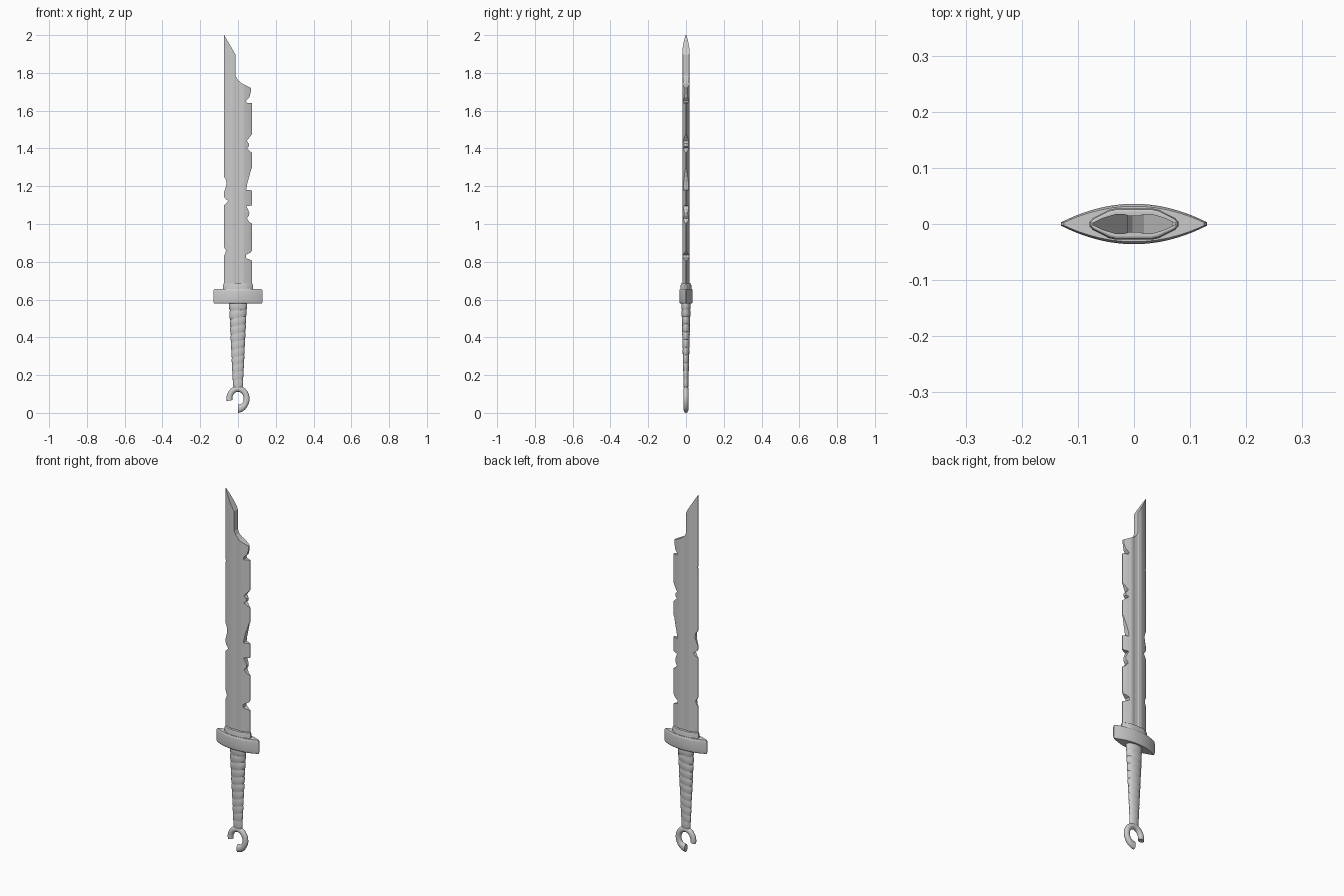
import bpy, bmesh
from math import sin, cos, pi, radians

if "Cube" in bpy.data.objects:
    bpy.data.objects.remove(bpy.data.objects["Cube"])


def loft(name, rings, angle=30):
    """Skin a list of equal-length point rings and cap both ends."""
    bm = bmesh.new()
    vs = [[bm.verts.new(p) for p in r] for r in rings]
    n = len(rings[0])
    for a, b in zip(vs, vs[1:]):
        for i in range(n):
            j = (i + 1) % n
            bm.faces.new((a[i], a[j], b[j], b[i]))
    bm.faces.new(vs[0][::-1])
    bm.faces.new(vs[-1])
    bmesh.ops.recalc_face_normals(bm, faces=bm.faces)
    me = bpy.data.meshes.new(name)
    bm.to_mesh(me)
    bm.free()
    ob = bpy.data.objects.new(name, me)
    bpy.context.collection.objects.link(ob)
    smooth(ob, angle)
    return ob


def smooth(ob, angle):
    bpy.ops.object.select_all(action='DESELECT')
    ob.select_set(True)
    bpy.context.view_layer.objects.active = ob
    bpy.ops.object.shade_smooth_by_angle(angle=radians(angle))


def four_way(quarter):
    """Mirror section points (x from + edge to centre, y > 0) to a closed loop."""
    half = quarter + [(-x, y) for x, y in reversed(quarter)]
    return half + [(x, -y) for x, y in reversed(half)]


def stack(section, levels):
    """Rings from a section at (z, scale x, scale y) levels."""
    return [[(x * sx, y * sy, z) for x, y in section] for z, sx, sy in levels]


# Blade: chipped outline cut from a bar with bevelled edges and shallow fuller
right_edge = [
    (-.08, 2.012), (-.012, 1.895), (-.012, 1.785), (-.003, 1.765), (.018, 1.745),
    (.045, 1.732), (.069, 1.72), (.068, 1.70), (.06, 1.67), (.043, 1.652), (.045, 1.642),
    (.08, 1.64), (.08, 1.485), (.07, 1.47), (.046, 1.44), (.058, 1.425), (.058, 1.41),
    (.045, 1.402), (.07, 1.38), (.08, 1.37), (.08, 1.30), (.07, 1.29), (.049, 1.215),
    (.043, 1.18), (.08, 1.178), (.08, 1.10), (.045, 1.094), (.06, 1.06), (.058, 1.045),
    (.047, 1.03), (.06, 1.01), (.08, 1.0), (.08, .87), (.068, .85), (.042, .837),
    (.042, .82), (.07, .808), (.08, .805), (.08, .64)]
left_edge = [
    (-.08, .64), (-.08, .825), (-.066, .845), (-.064, .86), (-.08, .89),
    (-.08, 1.095), (-.066, 1.105), (-.052, 1.122), (-.068, 1.135), (-.08, 1.155),
    (-.066, 1.19), (-.06, 1.215), (-.064, 1.235), (-.08, 1.26),
    (-.08, 1.59), (-.07, 1.60), (-.08, 1.615)]
outline = right_edge + left_edge
bar = four_way([(.074, .002), (.055, .011), (.032, .018), (.018, .018), (.010, .0155)])
blade = loft("blade", [[(x, y, z) for x, z in outline] for y in (-.05, .05)])
cutter = loft("blade_section", stack(bar, [(.6, 1, 1), (2.1, 1, 1)]))
cutter.hide_render = True
mod = blade.modifiers.new("section", 'BOOLEAN')
mod.operation = 'INTERSECT'
mod.solver = 'EXACT'
mod.object = cutter
bpy.context.view_layer.objects.active = blade
bpy.ops.object.modifier_apply(modifier=mod.name)
bpy.data.objects.remove(cutter)
smooth(blade, 15)

# Collar at the blade root
collar = four_way([(.079, .004), (.074, .010), (.045, .025), (.032, .028)])
loft("collar", stack(collar, [(.64, 1, 1), (.677, 1, 1), (.684, .97, .92), (.686, .93, .8)]))

# Guard: pointed oval plate with rounded rims
N = 10
arc = [(.130 * (1 - k / N), .003 + .033 * (1 - (1 - k / N) ** 2)) for k in range(N)]
loft("guard", stack(four_way(arc), [
    (.579, .96, .88), (.583, .985, .96), (.591, 1, 1),
    (.643, 1, 1), (.651, .985, .96), (.655, .96, .88)]))

# Grip: tapered oval with slanted wrapping bands
rings = []
bands = 11
z0, z1 = .135, .585
for b in range(bands):
    for f, bulge in ((0, .95), (.12, 1.02), (.5, 1.035), (.88, 1.02)):
        t = (b + f) / bands
        z = z0 + (z1 - z0) * t
        rx, ry = (.025 + .022 * t) * bulge, (.012 + .012 * t) * bulge
        slant = .008 if 0 < b < bands - 1 else 0
        rings.append([(rx * cos(a), ry * sin(a), z + slant * cos(a))
                      for a in (2 * pi * k / 24 for k in range(24))])
rings.append([(.046 * cos(2 * pi * k / 24), .023 * sin(2 * pi * k / 24), z1) for k in range(24)])
loft("grip", rings, 40)

# Broken ring pommel, open at the lower left, widening to its right end
rings = []
for s in range(37):
    t = s / 36
    a = radians(-90 + 281 * t)
    w = .0155 + .007 * max(0, 1 - t / .2)
    ring = []
    for k in range(16):
        u = 2 * pi * k / 16
        ring.append(((.0455 + w * cos(u)) * cos(a), .0135 * sin(u),
                     .075 + (.0525 + w * cos(u)) * sin(a)))
    rings.append(ring)
loft("ring_pommel", rings, 40)
